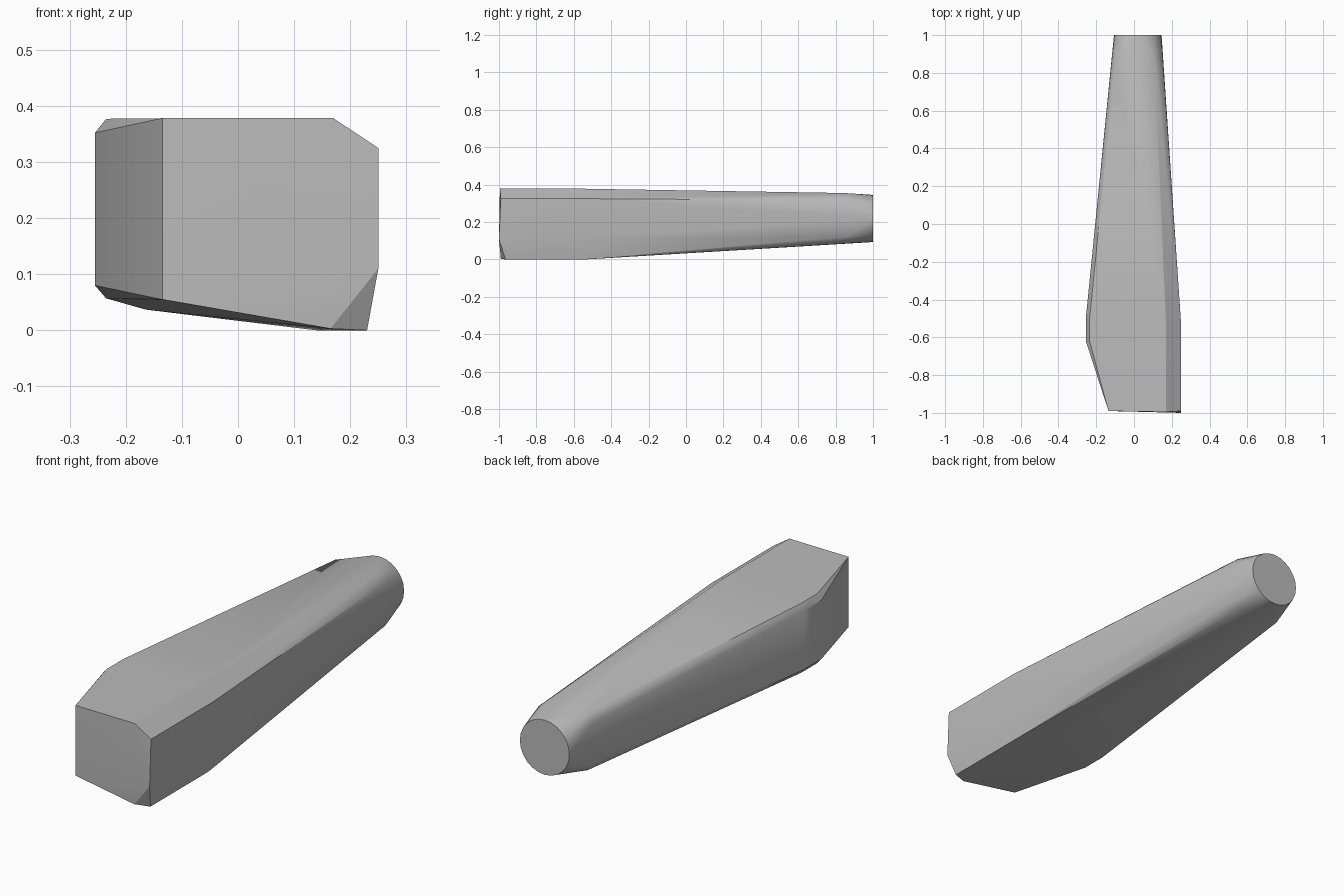
import bpy, bmesh, math

cube = bpy.data.objects.get("Cube")
if cube:
    bpy.data.objects.remove(cube, do_unlink=True)

grey = bpy.data.materials.new("plain grey")
grey.use_nodes = True
colour = (0.5, 0.5, 0.5, 1)
grey.diffuse_color = colour
grey.node_tree.nodes["Principled BSDF"].inputs["Base Color"].default_value = colour


def section(y, outline):
    """Place an x/z outline at depth y."""
    return [(x, y, z) for x, z in outline]


# square front end, with a cut lower corner
front = section(-0.99, [(-0.135, 0.378), (-0.135, 0.055), (0.165, 0.003),
                        (0.25, 0.325)])
front += [(0.17, -0.995, 0.378), (0.25, -1, 0.11), (0.23, -0.965, 0)]

# widest part of the body
left_side = [(-0.235, 0.377), (-0.255, 0.352), (-0.255, 0.08),
             (-0.235, 0.057), (-0.165, 0.037)]
right_side = [(0.14, 0), (0.23, 0), (0.25, 0.11), (0.25, 0.325), (0.17, 0.378)]
widest = section(-0.62, left_side) + section(-0.5, left_side)
widest += section(-0.54, right_side)

# narrow end of the taper
taper = section(0.85, [(-0.1, 0.355), (-0.12, 0.31), (-0.12, 0.115),
                       (-0.095, 0.088), (0.12, 0.085), (0.155, 0.12),
                       (0.155, 0.316), (0.11, 0.355)])

# round tip
steps = 24
tip = [(0.02 + 0.126 * math.cos(a), 1, 0.219 + 0.126 * math.sin(a))
       for a in (math.tau * i / steps for i in range(steps))]

# wrap the sections in one faceted skin
bm = bmesh.new()
for point in front + widest + taper + tip:
    bm.verts.new(point)
bmesh.ops.convex_hull(bm, input=bm.verts[:])
loose = [v for v in bm.verts if not v.link_faces]
bmesh.ops.delete(bm, geom=loose, context='VERTS')
bmesh.ops.dissolve_limit(bm, angle_limit=math.radians(0.3),
                         verts=bm.verts[:], edges=bm.edges[:])
bmesh.ops.recalc_face_normals(bm, faces=bm.faces[:])
mesh = bpy.data.meshes.new("tapered_body")
bm.to_mesh(mesh)
bm.free()
mesh.materials.append(grey)

body = bpy.data.objects.new("tapered_body", mesh)
bpy.context.collection.objects.link(body)
bpy.ops.object.select_all(action='DESELECT')
body.select_set(True)
bpy.context.view_layer.objects.active = body
bpy.ops.object.shade_smooth_by_angle(angle=math.radians(25))
